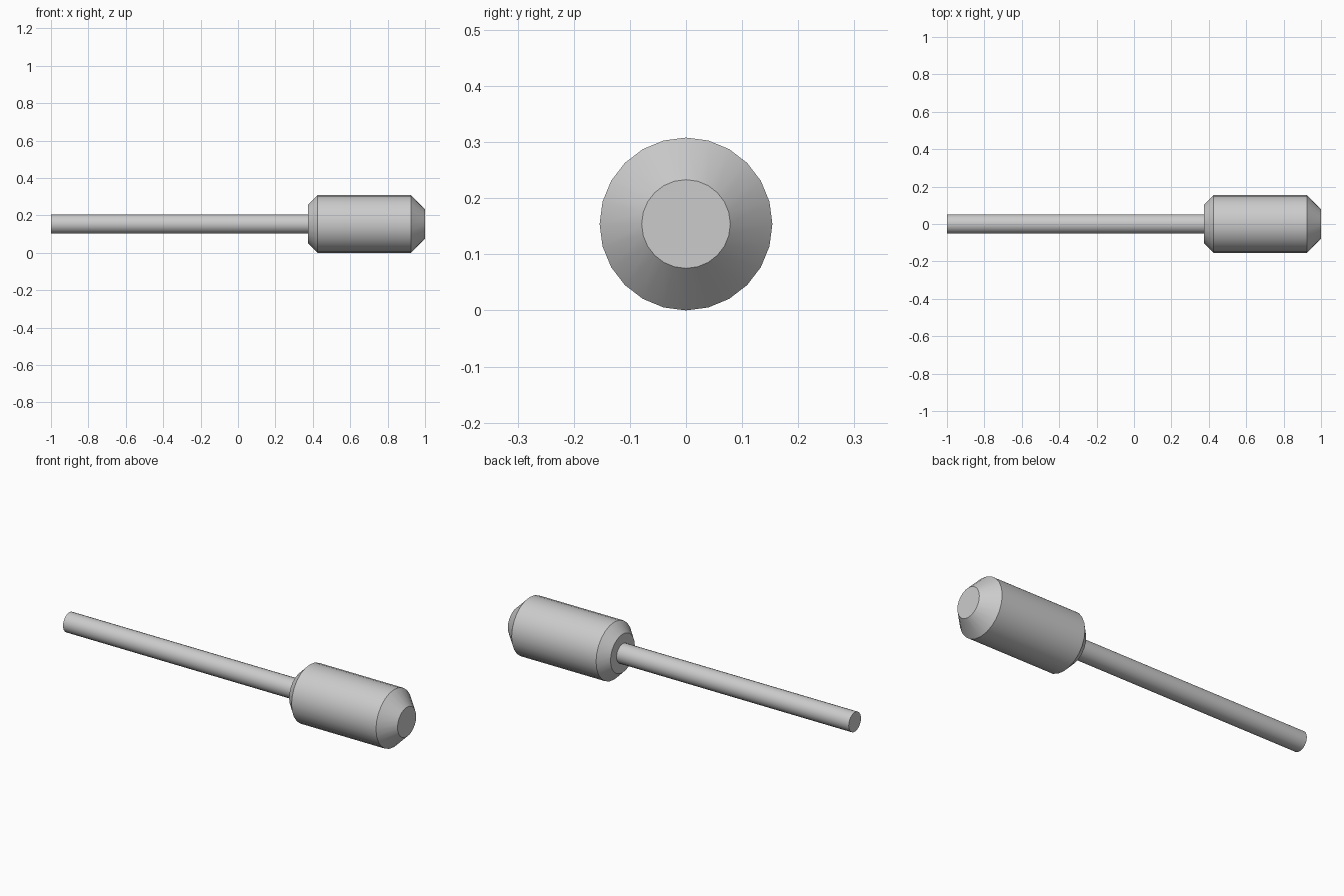
import bpy, bmesh
from math import cos, sin, pi, radians

if "Cube" in bpy.data.objects:
    bpy.data.objects.remove(bpy.data.objects["Cube"])

R = 0.154      # head radius, also the axis height
SIDES = 24


def lathe(name, profile):
    """Closed solid of revolution about the x axis from (x, radius) points."""
    bm = bmesh.new()
    rings = [[bm.verts.new((x, r * sin(2 * pi * i / SIDES), r * cos(2 * pi * i / SIDES)))
              for i in range(SIDES)] for x, r in profile]
    for a, b in zip(rings, rings[1:]):
        for i in range(SIDES):
            j = (i + 1) % SIDES
            bm.faces.new((a[i], a[j], b[j], b[i]))
    bm.faces.new(rings[0])
    bm.faces.new(rings[-1])
    bmesh.ops.recalc_face_normals(bm, faces=bm.faces)
    mesh = bpy.data.meshes.new(name)
    bm.to_mesh(mesh)
    bm.free()
    obj = bpy.data.objects.new(name, mesh)
    obj.location.z = R
    bpy.context.collection.objects.link(obj)
    bpy.ops.object.select_all(action='DESELECT')
    obj.select_set(True)
    bpy.context.view_layer.objects.active = obj
    bpy.ops.object.shade_smooth_by_angle(angle=radians(30))
    return obj


# Thin rod, seated slightly inside the head
lathe("shaft", [(-1.0, 0.052), (0.39, 0.052)])

# Chamfered cylindrical head
lathe("head", [(0.375, 0.103), (0.425, R), (0.925, R), (1.0, 0.079)])
